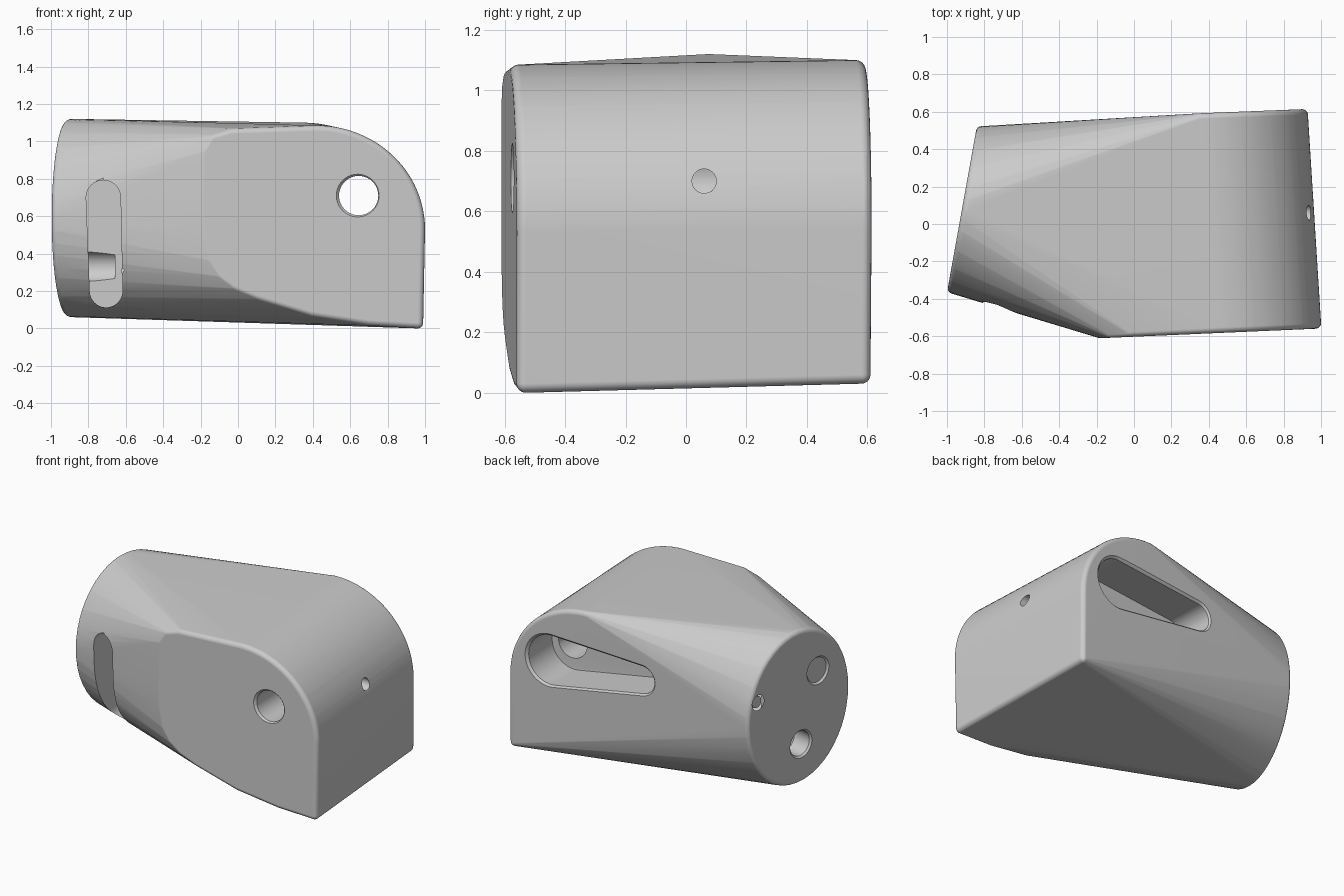
import bpy, bmesh, math
from mathutils import Vector

cube = bpy.data.objects.get("Cube")
if cube:
    bpy.data.objects.remove(cube, do_unlink=True)


def hull_object(name, points):
    """Convex solid wrapped around a set of points."""
    bm = bmesh.new()
    for p in points:
        bm.verts.new(p)
    result = bmesh.ops.convex_hull(bm, input=bm.verts)
    spare = {v for v in result["geom_interior"] + result["geom_unused"]
             if isinstance(v, bmesh.types.BMVert)}
    bmesh.ops.delete(bm, geom=list(spare), context="VERTS")
    bmesh.ops.dissolve_limit(bm, angle_limit=0.002, verts=bm.verts, edges=bm.edges)
    bmesh.ops.recalc_face_normals(bm, faces=bm.faces)
    mesh = bpy.data.meshes.new(name)
    bm.to_mesh(mesh)
    bm.free()
    obj = bpy.data.objects.new(name, mesh)
    bpy.context.collection.objects.link(obj)
    return obj


def ring(center, axis, radius, count=40):
    turn = Vector(axis).to_track_quat("Z", "Y")
    return [Vector(center) + turn @ Vector((radius * math.cos(a), radius * math.sin(a), 0))
            for a in (math.tau * i / count for i in range(count))]


def round_points(points, radius):
    """Swell each point into a small ball, so the hull has rounded edges."""
    bm = bmesh.new()
    bmesh.ops.create_icosphere(bm, subdivisions=3, radius=radius)
    ball = [v.co.copy() for v in bm.verts]
    bm.free()
    return [Vector(p) + b for p in points for b in ball]


cutters = []


def drill(name, ends, axis, depth, mouth=0.025):
    """Straight hole or slot with a chamfered mouth; ends = [(surface point, radius)]."""
    axis = Vector(axis).normalized()
    shaft, chamfer = [], []
    for center, radius in ends:
        center = Vector(center)
        shaft += ring(center - axis * 0.12, axis, radius) + ring(center + axis * depth, axis, radius)
        chamfer += ring(center - axis * mouth, axis, radius + 2 * mouth)
        chamfer += ring(center + axis * mouth, axis, radius)
    cutters.append(hull_object(name + "_shaft", shaft))
    cutters.append(hull_object(name + "_mouth", chamfer))


# Body: oval end pad, front outline and back outline wrapped together
EDGE = 0.03
pad_center = Vector((-0.92, 0.08, 0.59))
pad_side = Vector((0.177, 0.984, 0))
pad_in = Vector((0.984, -0.177, 0))
STEPS = 48
core = []
for i in range(STEPS):
    a = math.tau * i / STEPS
    core.append(pad_center + pad_in * EDGE + pad_side * (0.425 * math.cos(a))
                + Vector((0, 0, 0.50 * math.sin(a))))


def front_y(x):
    return -0.58 + 0.05 * (x + 0.17) / 1.14


# Big rounded shoulder on the front and back outlines
for i in range(25):
    a = math.pi / 2 * i / 24
    x = 0.42 + 0.55 * math.cos(a)
    core.append((x, front_y(x), 0.53 + 0.525 * math.sin(a)))
    core.append((x - 0.07, 0.545 + 0.04 * x, 0.54 + 0.53 * math.sin(a)))

# Square lower corners and the swept lower left of the front
core.append((0.90, 0.58, 0.06))
for x, z in [(0.96, 0.03), (0.7, 0.045), (0.4, 0.09), (0.1, 0.18), (-0.02, 0.23),
             (-0.1, 0.29), (-0.15, 0.37), (-0.175, 0.5), (-0.18, 0.65),
             (-0.175, 0.94), (-0.13, 1.01), (-0.03, 1.04)]:
    core.append((x, front_y(x), z))

body = hull_object("body", round_points(core, EDGE))

# Through hole in the front and tapered slot in the back
drill("front_hole", [((0.645, -0.575, 0.71), 0.105)], (0, 1, 0), 1.0, 0.01)
drill("back_slot", [((0.62, 0.60, 0.70), 0.17), ((-0.05, 0.565, 0.73), 0.095)],
      (0.03, -1, 0), 0.28, 0.012)

# Small hole in the flat side
drill("side_hole", [((0.955, 0.06, 0.70), 0.04)], (-1, 0, 0), 0.32, 0.012)

# Upright slot in the front slope
drill("front_slot", [((-0.72, -0.43, 0.70), 0.092), ((-0.705, -0.43, 0.20), 0.088)],
      (0, 1, 0), 0.50, 0.006)

# Fixing holes in the oval pad
for name, t, z, radius, depth in [("upper_pad_hole", -0.17, 0.79, 0.085, 0.26),
                                  ("lower_pad_hole", -0.02, 0.33, 0.085, 0.26),
                                  ("small_pad_hole", 0.36, 0.74, 0.04, 0.30)]:
    start = pad_center + pad_side * t
    start.z = z
    drill(name, [(start, radius)], pad_in, depth, 0.012)

# Cut every hole, then drop the cutters
bpy.context.view_layer.objects.active = body
for cutter in cutters:
    cutter.hide_render = True
    mod = body.modifiers.new("cut", "BOOLEAN")
    mod.operation = "DIFFERENCE"
    mod.solver = "EXACT"
    mod.object = cutter
    bpy.ops.object.modifier_apply(modifier=mod.name)
    bpy.data.objects.remove(cutter, do_unlink=True)

# Single plain grey
GREY = (0.6, 0.6, 0.6, 1)
mat = bpy.data.materials.new("light grey")
mat.use_nodes = True
mat.diffuse_color = GREY
mat.node_tree.nodes["Principled BSDF"].inputs["Base Color"].default_value = GREY
body.data.materials.clear()
body.data.materials.append(mat)

for obj in bpy.context.selected_objects:
    obj.select_set(False)
body.select_set(True)
bpy.ops.object.shade_smooth_by_angle(angle=math.radians(35))
weighted = body.modifiers.new("weighted normals", "WEIGHTED_NORMAL")
weighted.keep_sharp = True
